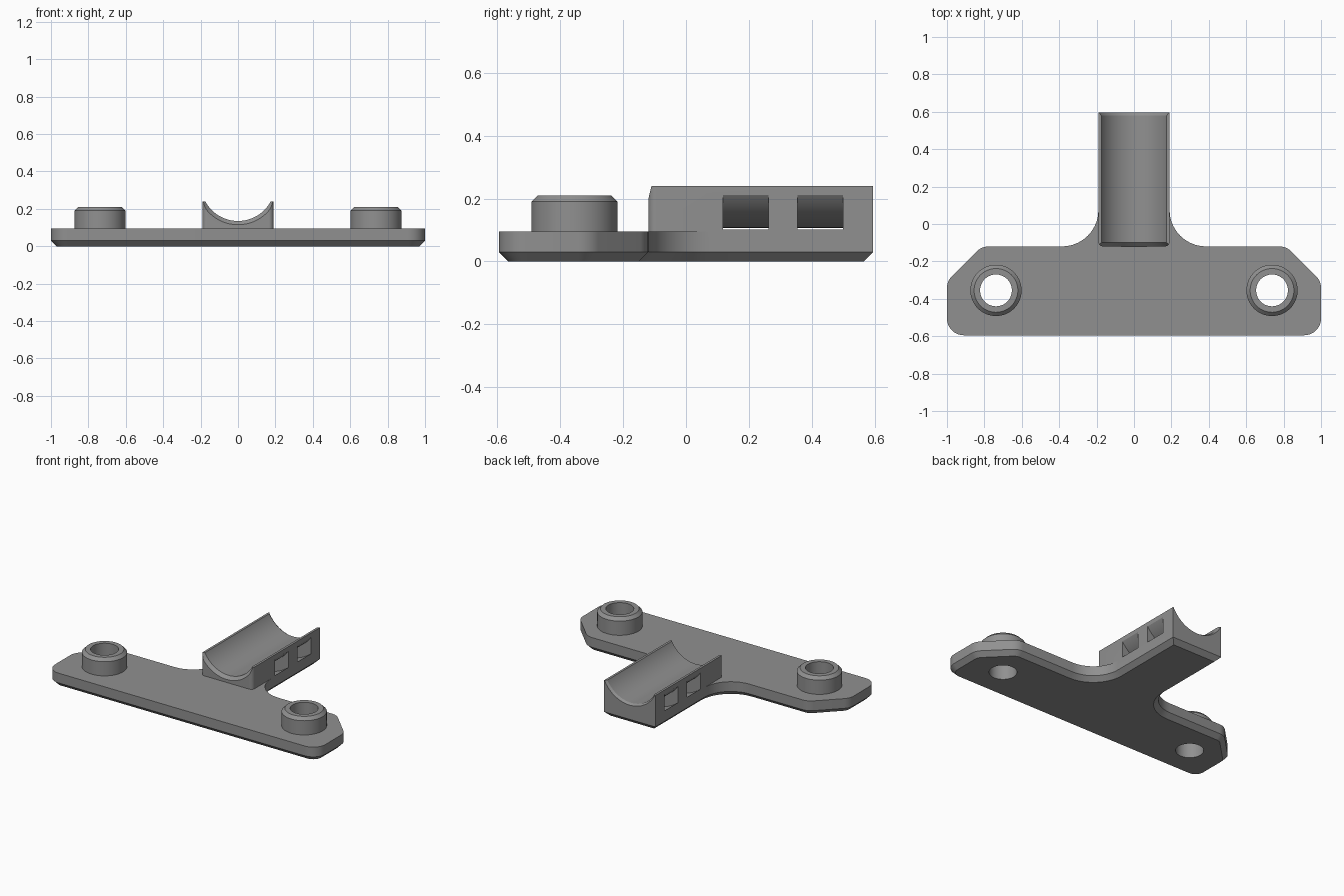
import bpy, bmesh, math
from mathutils import Vector

if "Cube" in bpy.data.objects:
    bpy.data.objects.remove(bpy.data.objects["Cube"])

grey = bpy.data.materials.new("grey_plastic")
grey.diffuse_color = (0.28, 0.28, 0.28, 1)
grey.use_nodes = True
grey.node_tree.nodes["Principled BSDF"].inputs["Base Color"].default_value = grey.diffuse_color


def loft(name, rings, closed=False):
    """Skin a list of equal-length point rings; cap the ends unless closed."""
    bm = bmesh.new()
    vs = [[bm.verts.new(p) for p in ring] for ring in rings]
    n, m = len(vs[0]), len(vs)
    for i in range(m if closed else m - 1):
        a, b = vs[i], vs[(i + 1) % m]
        for j in range(n):
            k = (j + 1) % n
            bm.faces.new((a[j], a[k], b[k], b[j]))
    if not closed:
        bm.faces.new(vs[0][::-1])
        bm.faces.new(vs[-1])
    bmesh.ops.recalc_face_normals(bm, faces=bm.faces)
    me = bpy.data.meshes.new(name)
    bm.to_mesh(me)
    bm.free()
    me.materials.append(grey)
    ob = bpy.data.objects.new(name, me)
    bpy.context.collection.objects.link(ob)
    return ob


def circle(r, place, n=72):
    return [place(r * math.cos(2 * math.pi * i / n), r * math.sin(2 * math.pi * i / n))
            for i in range(n)]


def rounded(corners, seg=10):
    """Polygon from (x, y, radius) corners, each rounded by a tangent arc."""
    out = []
    for i, (x, y, r) in enumerate(corners):
        p = Vector((x, y))
        if r == 0:
            out.append(p)
            continue
        a = (Vector(corners[i - 1][:2]) - p).normalized()
        b = (Vector(corners[(i + 1) % len(corners)][:2]) - p).normalized()
        half = a.angle(b) / 2
        c = p + (a + b).normalized() * (r / math.sin(half))
        t0, t1 = p + a * (r / math.tan(half)) - c, p + b * (r / math.tan(half)) - c
        turn = math.pi - 2 * half
        for s in range(seg + 1):
            f = s / seg
            d = (t0 * math.sin((1 - f) * turn) + t1 * math.sin(f * turn)) / math.sin(turn)
            out.append(c + d)
    return out


def inset(pts, d):
    """Mitred inward offset of a counter-clockwise polygon."""
    out = []
    for i, p in enumerate(pts):
        e, f = (p - pts[i - 1]).normalized(), (pts[(i + 1) % len(pts)] - p).normalized()
        n1, n2 = Vector((-e.y, e.x)), Vector((-f.y, f.x))
        out.append(p + (n1 + n2) * (d / (1 + n1.dot(n2))))
    return out


def at(pts, z):
    return [(p.x, p.y, z) for p in pts]


def combine(target, other, operation):
    mod = target.modifiers.new("bool", 'BOOLEAN')
    mod.operation, mod.solver, mod.object = operation, 'EXACT', other
    bpy.context.view_layer.objects.active = target
    bpy.ops.object.modifier_apply(modifier=mod.name)
    bpy.data.objects.remove(other)


# T-shaped base plate with chamfered underside
W, Y0, Y1, S = 0.19, -0.595, 0.595, -0.12
right = [(1, Y0, 0.09), (1, -0.305, 0.09), (0.815, S, 0.09), (W, S, 0.195), (W, Y1, 0)]
outline = rounded(right + [(-x, y, r) for x, y, r in reversed(right)])
plate = loft("mount_plate", [at(inset(outline, 0.03), 0), at(outline, 0.03), at(outline, 0.095)])

# Cradle block on the stem
foot = rounded([(-W, S, 0.025), (W, S, 0.025), (W, Y1, 0), (-W, Y1, 0)])
combine(plate, loft("cradle_block", [at(foot, 0.06), at(foot, 0.24)]), 'UNION')

# Round trough with flared ends
AXIS = 0.333


def across(y):
    return lambda a, b: (a, y, AXIS + b)


trough = [(-0.13, 0.228), (-0.10, 0.198), (0.58, 0.198), (0.61, 0.218)]
combine(plate, loft("trough_cutter", [circle(r, across(y), 96) for y, r in trough]), 'DIFFERENCE')

# Curved strap slots passing under the trough
for y0, y1 in ((0.118, 0.262), (0.355, 0.5)):
    section = [(y0, 0.226), (y1, 0.226), (y1, 0.30), (y0, 0.30)]
    combine(plate, loft("slot_cutter", [circle(r, across(y), 96) for y, r in section], True),
            'DIFFERENCE')

# Screw holes and raised bosses
parts = [plate]
for side, x in (("left", -0.738), ("right", 0.738)):
    def flat(z):
        return lambda a, b: (x + a, -0.355 + b, z)
    combine(plate, loft("hole_cutter", [circle(0.085, flat(z)) for z in (-0.1, 0.3)]), 'DIFFERENCE')
    section = [(0.085, 0.095), (0.137, 0.095), (0.137, 0.19), (0.117, 0.21), (0.085, 0.21)]
    parts.append(loft(side + "_boss", [circle(r, flat(z)) for r, z in section], True))

# Smooth curved walls, keep edges crisp
for ob in parts:
    bpy.ops.object.select_all(action='DESELECT')
    ob.select_set(True)
    bpy.context.view_layer.objects.active = ob
    bpy.ops.object.shade_smooth_by_angle(angle=math.radians(25))
